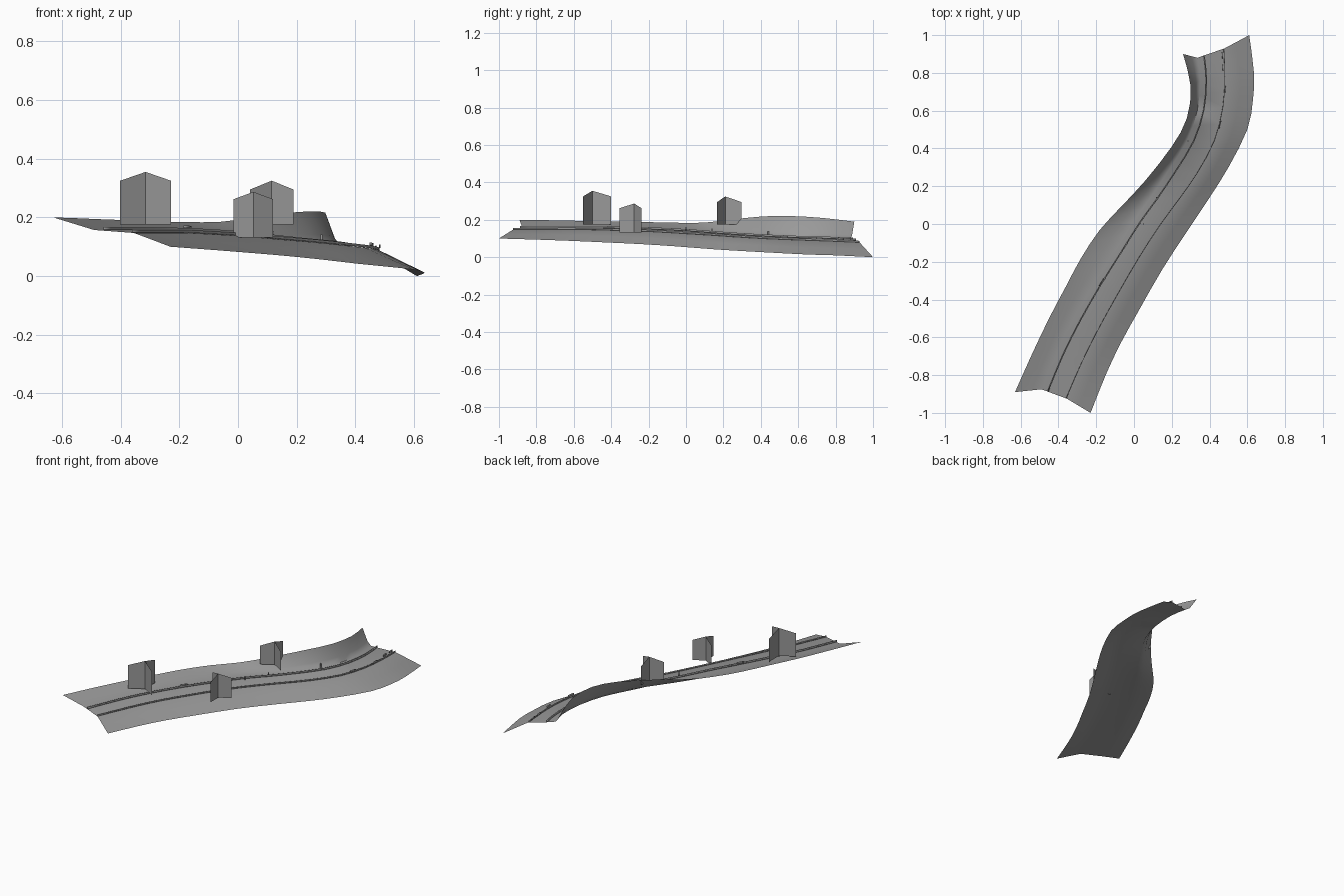
import bpy, math
from mathutils import Vector

if "Cube" in bpy.data.objects:
    bpy.data.objects.remove(bpy.data.objects["Cube"])

grey = bpy.data.materials.new("stone grey")
grey.diffuse_color = (0.32, 0.32, 0.32, 1)
grey.use_nodes = True
grey.node_tree.nodes["Principled BSDF"].inputs["Base Color"].default_value = grey.diffuse_color


def make(name, verts, faces, smooth=40):
    me = bpy.data.meshes.new(name)
    me.from_pydata([tuple(v) for v in verts], [], faces)
    me.materials.append(grey)
    ob = bpy.data.objects.new(name, me)
    bpy.context.collection.objects.link(ob)
    bpy.ops.object.select_all(action='DESELECT')
    ob.select_set(True)
    bpy.context.view_layer.objects.active = ob
    bpy.ops.object.shade_smooth_by_angle(angle=math.radians(smooth))
    return ob


def spline(pts, n=2):
    """Smooth curve through the points, n steps per span."""
    p = [Vector(q) for q in pts]
    p = [2 * p[0] - p[1]] + p + [2 * p[-1] - p[-2]]
    out = []
    for i in range(1, len(p) - 2):
        a, b, c, d = p[i - 1:i + 3]
        for k in range(n):
            t = k / n
            out.append(0.5 * (2 * b + (c - a) * t + (2 * a - 5 * b + 4 * c - d) * t * t
                              + (3 * b - a - 3 * c + d) * t ** 3))
    return out + [p[-2]]


# Guide lines along the valley road: bank top, road edges, slope foot
bank_top = spline([(-.63, -.89, .2), (-.545, -.7, .197), (-.45, -.5, .193), (-.36, -.33, .19),
                   (-.28, -.18, .187), (-.18, -.03, .184), (-.06, .10, .185), (.06, .23, .2),
                   (.20, .41, .218), (.28, .56, .22), (.30, .73, .21), (.26, .90, .19)])
road_left = spline([(-.49, -.875, .157), (-.41, -.68, .157), (-.32, -.5, .157), (-.21, -.31, .155),
                    (-.10, -.14, .15), (0, .02, .142), (.08, .13, .133), (.18, .28, .122),
                    (.28, .44, .113), (.335, .6, .106), (.35, .76, .102), (.335, .88, .1)])
road_right = spline([(-.355, -.925, .147), (-.27, -.73, .147), (-.18, -.55, .147), (-.08, -.37, .142),
                     (.03, -.18, .135), (.14, -.01, .125), (.25, .14, .116), (.34, .27, .107),
                     (.43, .44, .097), (.475, .62, .09), (.485, .78, .084), (.48, .93, .077)])
slope_foot = spline([(-.23, -1, .1), (-.15, -.8, .094), (-.07, -.63, .088), (.03, -.45, .08),
                     (.15, -.24, .07), (.28, -.04, .057), (.40, .14, .043), (.5, .3, .033),
                     (.6, .5, .022), (.63, .66, .014), (.635, .80, .01), (.61, 1, 0)])

# Terrain strip lofted across the guide lines
rows = []
n = len(bank_top)
for i in range(n):
    bank_mid = bank_top[i].lerp(road_left[i], .6)
    bank_mid.z -= .018 * i / (n - 1)
    slope_mid = road_right[i].lerp(slope_foot[i], .5)
    rows.append([bank_top[i], bank_mid, road_left[i], road_right[i], slope_mid, slope_foot[i]])
w = 6
make("road_terrain", [v for r in rows for v in r],
     [(i * w + j, (i + 1) * w + j, (i + 1) * w + j + 1, i * w + j + 1)[::-1]
      for i in range(n - 1) for j in range(w - 1)], 50)


def road_point(s, across):
    """Point on the road: s along (0 to 1), across from left to right edge."""
    f = min(s, .9999) * (n - 1)
    i = int(f)
    a = road_left[i].lerp(road_left[i + 1], f - i)
    b = road_right[i].lerp(road_right[i + 1], f - i)
    return a.lerp(b, across)


def rail(name, across, s0, s1, z0, z1, thick, steps):
    """Upright ribbon following the road."""
    verts = []
    for k in range(steps + 1):
        p = road_point(s0 + (s1 - s0) * k / steps, across)
        verts += [p + Vector((0, 0, z0)), p + Vector((0, 0, z1))]
    ob = make(name, verts, [(2 * k, 2 * k + 2, 2 * k + 3, 2 * k + 1) for k in range(steps)])
    mod = ob.modifiers.new("thickness", 'SOLIDIFY')
    mod.thickness = thick
    mod.offset = 0


# Low rails on both sides of the lane
rail("left_rail", .25, 0, 1, .002, .012, .006, 44)
rail("right_rail", .97, 0, 1, .001, .010, .003, 44)

# Short barrier boards beside the rails
for k, (s, across) in enumerate([(.27, .22), (.76, 1), (.86, 1), (.93, .9), (.97, .9)]):
    rail("barrier_board_%d" % k, across, s, s + .02, .010, .020, .004, 2)

# Marker posts along the left edge
for k, (x, y, z, h) in enumerate([(.285, .44, .113, .028), (.12, .14, .135, .018), (.05, .0, .142, .02)]):
    r = .003
    v = [(x + a * r, y + b * r, z + c * h) for c in (0, 1) for a, b in ((-1, -1), (1, -1), (1, 1), (-1, 1))]
    make("marker_post_%d" % k, v, [(0, 1, 5, 4), (1, 2, 6, 5), (2, 3, 7, 6), (3, 0, 4, 7),
                                   (4, 5, 6, 7), (3, 2, 1, 0)])

# Tree cards: three upright panels meeting at a taller centre line
for k, (x, y, r, z0, z1, top, turn) in enumerate([
        (-.315, -.5, .1, .175, .325, .355, 90),
        (.0525, -.277, .078, .132, .262, .287, -90),
        (.115, .21, .086, .175, .295, .325, 90)]):
    verts = [(x, y, z0), (x, y, top)]
    faces = []
    for j in range(3):
        a = math.radians(turn + 120 * j)
        px, py = x + r * math.cos(a), y + r * math.sin(a)
        faces.append((0, len(verts), len(verts) + 1, 1))
        verts += [(px, py, z0), (px, py, z1)]
    make("tree_card_%d" % k, verts, faces)
